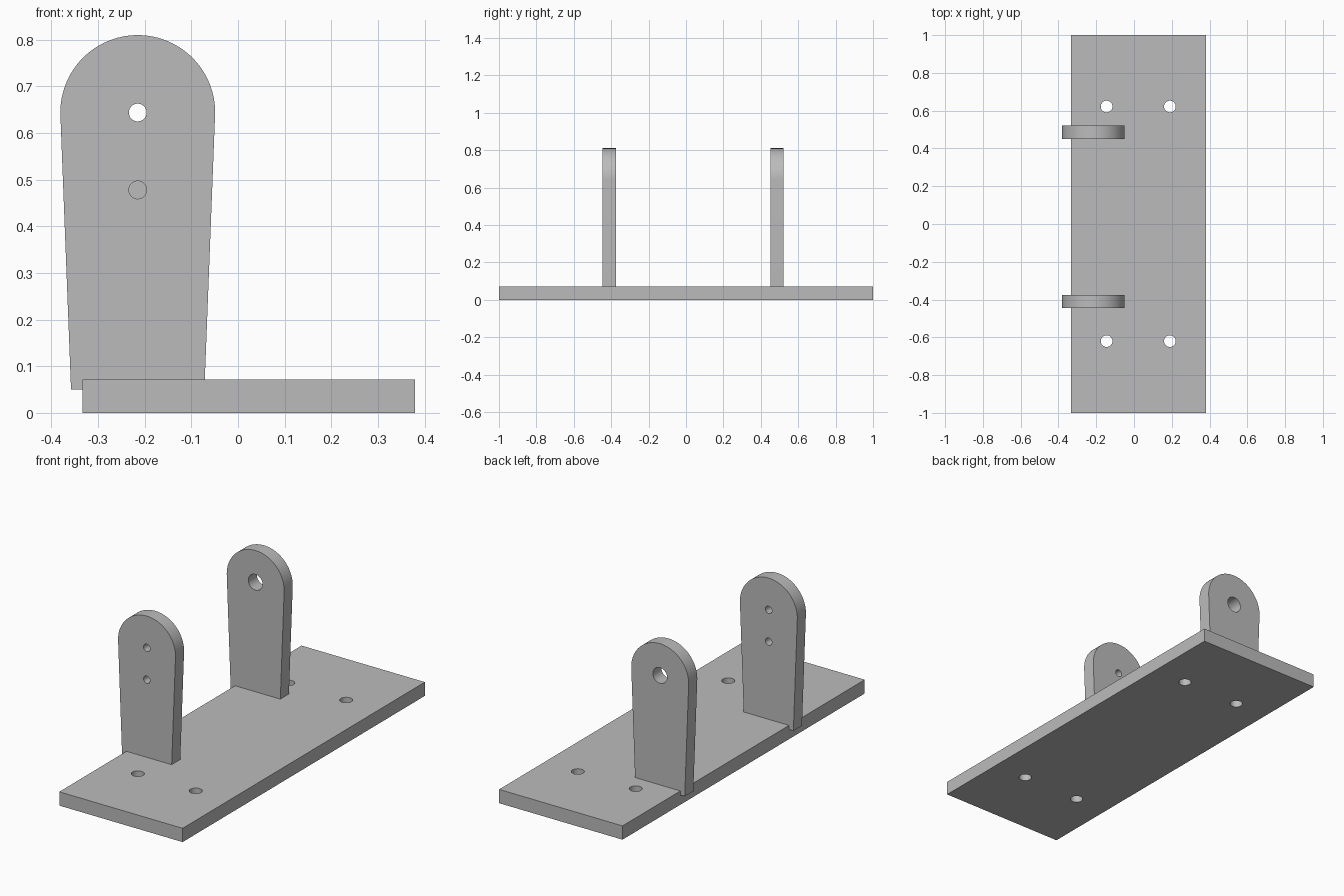
import bpy
import bmesh
from math import cos, sin, pi, radians
from mathutils import Matrix, Vector

if "Cube" in bpy.data.objects:
    bpy.data.objects.remove(bpy.data.objects["Cube"], do_unlink=True)

grey = bpy.data.materials.new("plain grey")
grey.use_nodes = True
COLOUR = (0.5, 0.5, 0.5, 1)
grey.diffuse_color = COLOUR
grey.node_tree.nodes["Principled BSDF"].inputs["Base Color"].default_value = COLOUR


def add_object(name, bm):
    bmesh.ops.recalc_face_normals(bm, faces=bm.faces)
    mesh = bpy.data.meshes.new(name)
    bm.to_mesh(mesh)
    bm.free()
    mesh.materials.append(grey)
    obj = bpy.data.objects.new(name, mesh)
    bpy.context.collection.objects.link(obj)
    return obj


def plate(name, outline, depth):
    """Extrude a closed outline along the depth vector."""
    bm = bmesh.new()
    face = bm.faces.new([bm.verts.new(p) for p in outline])
    new = bmesh.ops.extrude_face_region(bm, geom=[face], use_keep_orig=True)["geom"]
    bmesh.ops.translate(bm, vec=depth,
                        verts=[v for v in new if isinstance(v, bmesh.types.BMVert)])
    return add_object(name, bm)


def drill(obj, centres, radius, axis):
    """Cut round holes through the part along an axis."""
    bm = bmesh.new()
    turn = Vector((0, 0, 1)).rotation_difference(Vector(axis)).to_matrix().to_4x4()
    for c in centres:
        bmesh.ops.create_cone(bm, cap_ends=True, segments=48, radius1=radius,
                              radius2=radius, depth=0.3,
                              matrix=Matrix.Translation(c) @ turn)
    cutter = add_object("hole_cutter", bm)
    cutter.hide_render = True
    mod = obj.modifiers.new("holes", 'BOOLEAN')
    mod.operation = 'DIFFERENCE'
    mod.solver = 'EXACT'
    mod.object = cutter
    bpy.ops.object.select_all(action='DESELECT')
    obj.select_set(True)
    bpy.context.view_layer.objects.active = obj
    bpy.ops.object.modifier_apply(modifier=mod.name)
    bpy.data.objects.remove(cutter, do_unlink=True)
    bpy.ops.object.shade_smooth_by_angle(angle=radians(30))


# Base plate with four mounting holes
LEFT, RIGHT, THICK = -0.333, 0.38, 0.072
base = plate("base_plate",
             [(LEFT, -1, 0), (RIGHT, -1, 0), (RIGHT, 1, 0), (LEFT, 1, 0)],
             (0, 0, THICK))
drill(base, [(x, y, 0.03) for x in (-0.145, 0.19) for y in (-0.62, 0.622)],
      0.031, (0, 0, 1))

# Tapered uprights with round tops
MID, AXLE, RADIUS, FOOT, FOOT_Z = -0.215, 0.644, 0.166, 0.143, 0.05


def upright(name, y):
    arc = [(MID + RADIUS * cos(pi * i / 48), y, AXLE + RADIUS * sin(pi * i / 48))
           for i in range(49)]
    foot = [(MID - FOOT, y, FOOT_Z), (MID + FOOT, y, FOOT_Z)]
    return plate(name, arc + foot, (0, 0.071, 0))


front = upright("front_upright", -0.446)
drill(front, [(MID, -0.41, z) for z in (AXLE, 0.478)], 0.019, (0, 1, 0))

back = upright("back_upright", 0.451)
drill(back, [(MID, 0.487, AXLE)], 0.041, (0, 1, 0))
